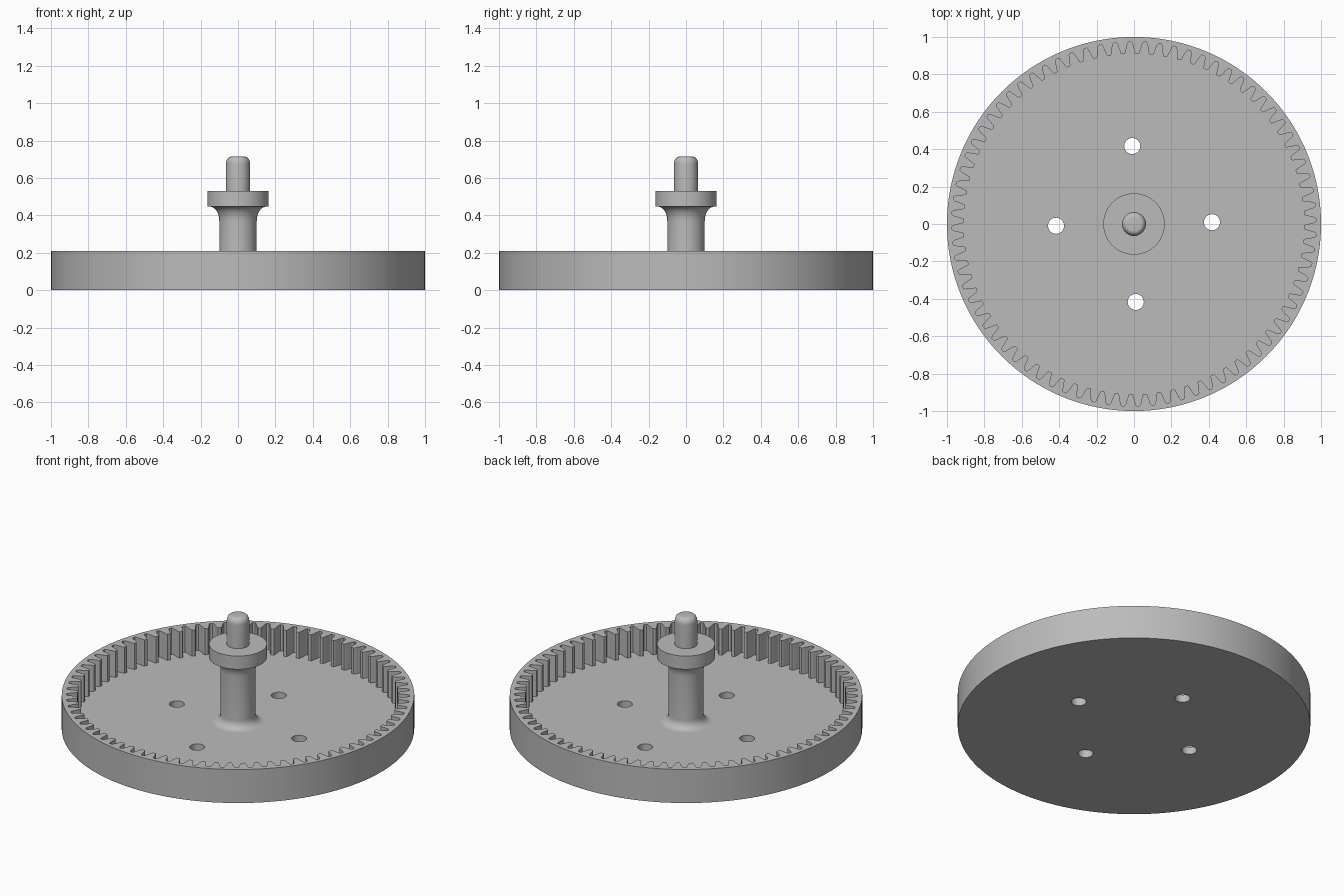
import bpy, bmesh
from math import cos, sin, pi, radians

cube = bpy.data.objects.get("Cube")
if cube:
    bpy.data.objects.remove(cube, do_unlink=True)

TURN = radians(1.3)          # small turn shared by teeth and holes
TEETH = 76
FLOOR, RIM = 0.046, 0.21

grey = bpy.data.materials.new("plain grey")
grey.use_nodes = True
grey.diffuse_color = (0.5, 0.5, 0.5, 1)
grey.node_tree.nodes["Principled BSDF"].inputs["Base Color"].default_value = (0.5, 0.5, 0.5, 1)


def finish(name, bm):
    bmesh.ops.recalc_face_normals(bm, faces=bm.faces)
    mesh = bpy.data.meshes.new(name)
    bm.to_mesh(mesh)
    bm.free()
    mesh.materials.append(grey)
    obj = bpy.data.objects.new(name, mesh)
    bpy.context.collection.objects.link(obj)
    return obj


def activate(obj):
    bpy.ops.object.select_all(action='DESELECT')
    obj.select_set(True)
    bpy.context.view_layer.objects.active = obj


def prism(name, outline, z0, z1):
    """Closed solid from a flat outline."""
    bm = bmesh.new()
    face = bm.faces.new([bm.verts.new((x, y, z0)) for x, y in outline])
    top = bmesh.ops.extrude_face_region(bm, geom=[face])["geom"]
    verts = [v for v in top if isinstance(v, bmesh.types.BMVert)]
    bmesh.ops.translate(bm, verts=verts, vec=(0, 0, z1 - z0))
    return finish(name, bm)


def circle(r, n, cx=0, cy=0):
    return [(cx + r * cos(2 * pi * i / n), cy + r * sin(2 * pi * i / n)) for i in range(n)]


def lathe(name, profile, n=64):
    """Solid of revolution from (radius, height) points."""
    bm = bmesh.new()
    rings = [[bm.verts.new((x, y, z)) for x, y in circle(r, n)] for r, z in profile]
    for a, b in zip(rings, rings[1:]):
        for i in range(n):
            j = (i + 1) % n
            bm.faces.new((a[i], a[j], b[j], b[i]))
    bm.faces.new(rings[0])
    bm.faces.new(rings[-1])
    return finish(name, bm)


def arc(cr, cz, wr, hz, a0, a1, n=8):
    """Elliptical profile arc about (cr, cz), angles in degrees."""
    steps = [radians(a0 + (a1 - a0) * i / n) for i in range(n + 1)]
    return [(cr + wr * cos(a), cz + hz * sin(a)) for a in steps]


# Inner gear outline: one tooth space, mirrored and repeated
half = [(0.09, 0.974), (0.16, 0.967), (0.21, 0.952), (0.27, 0.933), (0.33, 0.916), (0.38, 0.91)]
space = [(-p, r) for p, r in reversed(half)] + half
gear = []
for t in range(TEETH):
    for p, r in space:
        a = TURN + 2 * pi * (t + p) / TEETH
        gear.append((r * cos(a), r * sin(a)))

# Ring gear body with toothed recess and four through holes
body = prism("ring_gear", circle(1, 160), 0, RIM)
cutters = [prism("recess_cutter", gear, FLOOR, RIM + 0.1)]
for k in range(4):
    a = TURN + k * pi / 2
    hole = circle(0.043, 32, 0.417 * cos(a), 0.417 * sin(a))
    cutters.append(prism("hole_cutter", hole, -0.1, FLOOR + 0.05))
for cutter in cutters:
    cutter.hide_render = True
    mod = body.modifiers.new("cut", 'BOOLEAN')
    mod.operation = 'DIFFERENCE'
    mod.solver = 'EXACT'
    mod.object = cutter
    activate(body)
    bpy.ops.object.modifier_apply(modifier=mod.name)
    bpy.data.objects.remove(cutter, do_unlink=True)

# Centre post: filleted shaft, collar and rounded pin
profile = [(0.148, FLOOR - 0.015)]
profile += arc(0.148, FLOOR + 0.05, 0.048, 0.05, 270, 180)
profile += arc(0.15, 0.37, 0.05, 0.077, 180, 90)
profile += [(0.164, 0.447), (0.164, 0.53), (0.064, 0.53)]
profile += arc(0.038, 0.676, 0.026, 0.038, 0, 90, 6)
post = lathe("centre_post", profile)

for obj in (body, post):
    activate(obj)
    bpy.ops.object.shade_smooth_by_angle(angle=radians(30))
